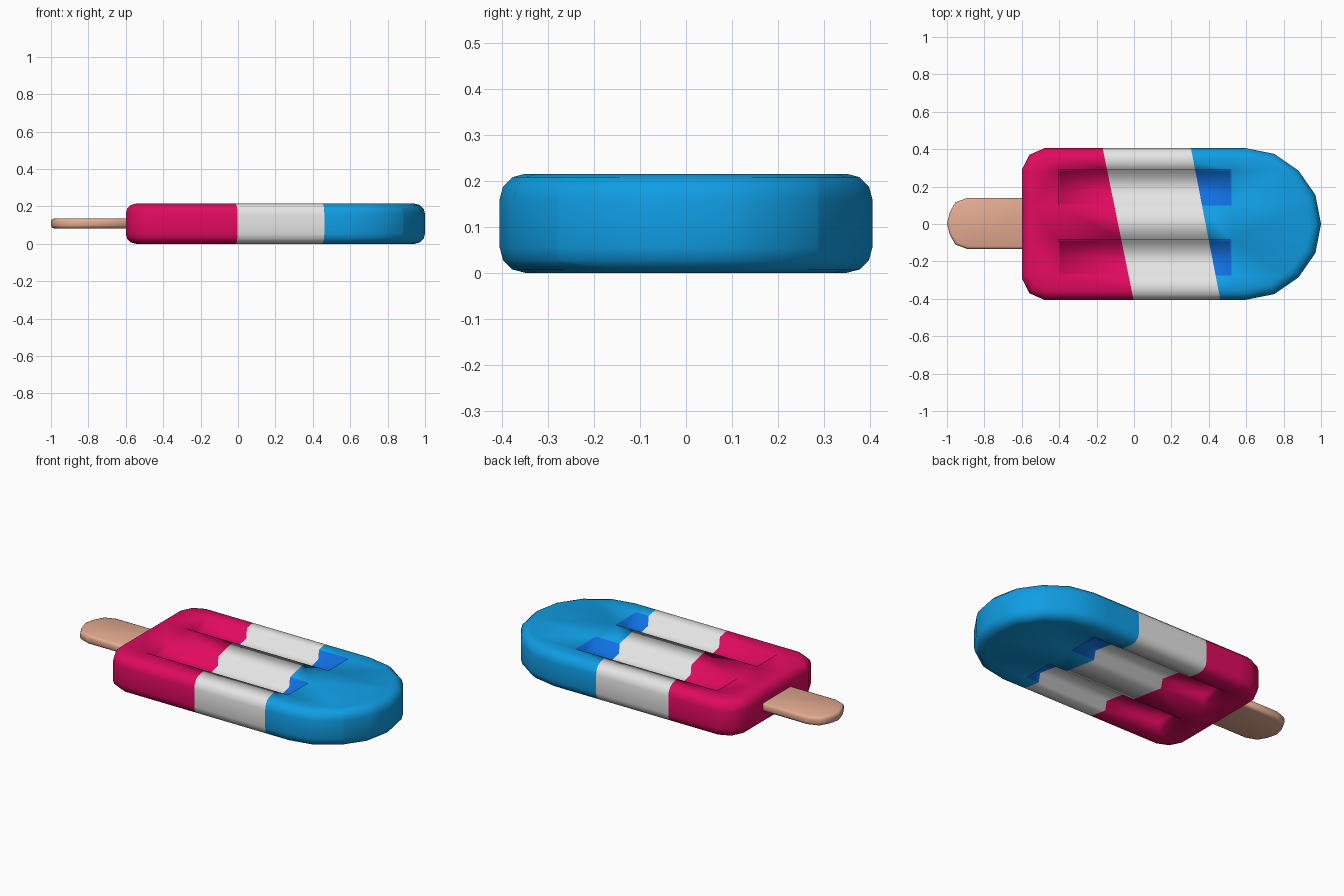
import bpy, bmesh
from mathutils import Vector

if "Cube" in bpy.data.objects:
    bpy.data.objects.remove(bpy.data.objects["Cube"])


def material(name, rgb):
    m = bpy.data.materials.new(name)
    m.diffuse_color = (*rgb, 1)
    m.use_nodes = True
    m.node_tree.nodes["Principled BSDF"].inputs["Base Color"].default_value = m.diffuse_color
    return m


RED = material("raspberry red", (0.75, 0.003, 0.115))
WHITE = material("ice white", (0.78, 0.78, 0.78))
BLUE = material("sky blue", (0.005, 0.34, 0.78))
DEEP = material("deep blue", (0.005, 0.16, 0.75))
WOOD = material("stick wood", (0.78, 0.41, 0.28))


def slab(outline, z0, z1, bevel, segments):
    """Extrude an outline from z0 to z1 and round its top and bottom rims."""
    bm = bmesh.new()
    base = bm.faces.new([bm.verts.new((x, y, z0)) for x, y in outline])
    ext = bmesh.ops.extrude_face_region(bm, geom=[base])["geom"]
    bmesh.ops.translate(bm, vec=(0, 0, z1 - z0),
                        verts=[g for g in ext if isinstance(g, bmesh.types.BMVert)])
    bmesh.ops.recalc_face_normals(bm, faces=bm.faces[:])
    rims = [e for e in bm.edges if abs(e.verts[0].co.z - e.verts[1].co.z) < 1e-5]
    bmesh.ops.bevel(bm, geom=rims, offset=bevel, segments=segments,
                    profile=0.5, affect='EDGES')
    return bm


def cut(bm, point, normal):
    geom = bm.verts[:] + bm.edges[:] + bm.faces[:]
    bmesh.ops.bisect_plane(bm, geom=geom, dist=1e-5, plane_co=point, plane_no=normal)


def finish(bm, name, mats):
    for f in bm.faces:
        f.smooth = True
    me = bpy.data.meshes.new(name)
    bm.to_mesh(me)
    bm.free()
    for m in mats:
        me.materials.append(m)
    ob = bpy.data.objects.new(name, me)
    bpy.context.collection.objects.link(ob)
    return ob


def mirrored(half):
    """Complete an outline given for +y; points on y = 0 are kept once."""
    return half + [(x, -y) for x, y in reversed(half) if y > 0]


# Ice body: square at the stick end, round at the tip
H = 0.215
body = slab(mirrored([(1.0, 0), (0.97, 0.155), (0.88, 0.285), (0.75, 0.375),
                      (0.6, 0.405), (-0.48, 0.405), (-0.56, 0.37), (-0.6, 0.29)]),
            0, H, 0.055, 3)

# Two sunken grooves on both the top and the bottom
X0, X1 = -0.405, 0.52
GROOVES = [(0.1, 0.29), (-0.275, -0.085)]
for x in (X0, X1):
    cut(body, (x, 0, 0), (1, 0, 0))
for pair in GROOVES:
    for y in pair:
        cut(body, (0, y, 0), (0, 1, 0))


def in_groove(c):
    return X0 < c.x < X1 and any(a < c.y < b for a, b in GROOVES)


for side in (1, -1):
    for a, b in GROOVES:
        floor = [f for f in body.faces if f.normal.z * side > 0.9
                 and X0 < f.calc_center_median().x < X1
                 and a < f.calc_center_median().y < b]
        bmesh.ops.inset_region(body, faces=floor, thickness=0.015, depth=0)
        for v in {v for f in floor for v in f.verts}:
            v.co.z -= side * 0.055
body.normal_update()

# Slanted colour stripes
LINES = [(Vector((-0.085, 0, 0)), Vector((0.81, 0.165, 0)).normalized()),
         (Vector((0.383, 0, 0)), Vector((0.81, 0.157, 0)).normalized())]
for p, n in LINES:
    cut(body, p, n)
for f in body.faces:
    c = f.calc_center_median()
    f.material_index = sum((c - p).dot(n) > 0 for p, n in LINES)
    if f.material_index == 2 and in_groove(c) and 0.003 < c.z < H - 0.003:
        f.material_index = 3
finish(body, "ice_body", [RED, WHITE, BLUE, DEEP])

# Wooden stick
stick = slab(mirrored([(-1.0, 0), (-0.985, 0.06), (-0.955, 0.113),
                       (-0.89, 0.137), (-0.5, 0.137)]), 0.083, 0.135, 0.015, 2)
bmesh.ops.translate(stick, verts=stick.verts[:], vec=(0, 0.003, 0))
ob = finish(stick, "stick", [WOOD])
